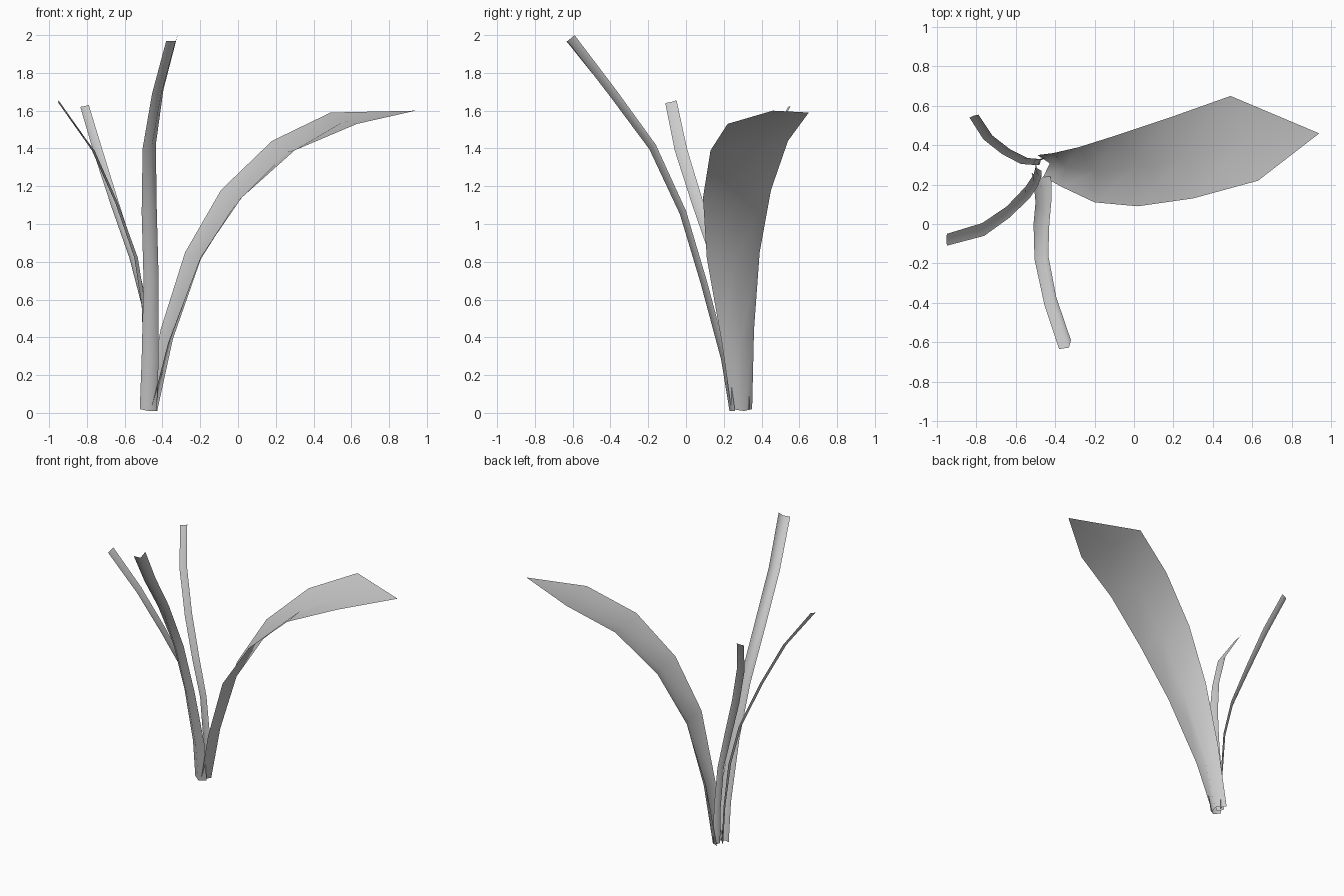
import bpy, bmesh
from mathutils import Vector


def leaf(name, left, right, depths):
    """Folded leaf blade: two edge rails with a keel pushed outward between them."""
    left = [Vector(p) for p in left]
    right = [Vector(p) for p in right]
    mids = [(a + b) / 2 for a, b in zip(left, right)]
    last = len(mids) - 1
    bm = bmesh.new()
    rows = []
    for i, (a, b, m) in enumerate(zip(left, right, mids)):
        tangent = mids[min(i + 1, last)] - mids[max(i - 1, 0)]
        normal = (b - a).cross(tangent).normalized()
        rows.append([bm.verts.new(p) for p in (a, m + normal * depths[i], b)])
    for lo, hi in zip(rows, rows[1:]):
        for k in range(2):
            bm.faces.new((lo[k], lo[k + 1], hi[k + 1], hi[k]))
    # a pointed tip collapses to one vertex
    bmesh.ops.remove_doubles(bm, verts=bm.verts, dist=0.0005)
    for f in bm.faces:
        f.smooth = True
    mesh = bpy.data.meshes.new(name)
    bm.to_mesh(mesh)
    bm.free()
    obj = bpy.data.objects.new(name, mesh)
    bpy.context.collection.objects.link(obj)
    return obj


# Broad arching leaf with pointed tip
leaf("broad_leaf",
     [(-.46, .24, .02), (-.37, .19, .37), (-.20, .11, .82), (.02, .09, 1.14),
      (.30, .13, 1.39), (.63, .22, 1.53), (.94, .46, 1.60)],
     [(-.49, .35, .02), (-.41, .36, .44), (-.28, .39, .85), (-.09, .45, 1.18),
      (.18, .54, 1.44), (.49, .65, 1.59), (.94, .46, 1.60)],
     [.05, .05, .05, .05, .04, .015, 0])

# Tall narrow leaf leaning to the front
leaf("tall_front_leaf",
     [(-.52, .26, .02), (-.51, .22, .29), (-.50, .11, .70), (-.51, 0, 1.06),
      (-.505, -.18, 1.40), (-.455, -.41, 1.69), (-.38, -.635, 1.97)],
     [(-.43, .26, .01), (-.42, .22, .29), (-.42, .11, .70), (-.43, 0, 1.07),
      (-.435, -.16, 1.42), (-.395, -.37, 1.71), (-.32, -.59, 2.0)],
     [.03, .035, .035, .035, .03, .03, .03])

# Thin leaf bending left
leaf("thin_left_leaf",
     [(-.50, .31, .02), (-.50, .29, .28), (-.51, .25, .57), (-.55, .19, .83),
      (-.645, .09, 1.12), (-.77, .005, 1.40), (-.95, -.05, 1.655)],
     [(-.47, .27, .02), (-.47, .24, .28), (-.49, .19, .57), (-.53, .13, .82),
      (-.635, .03, 1.11), (-.76, -.06, 1.39), (-.95, -.11, 1.64)],
     [.01] * 6 + [.003])

# Thin leaf bending to the back left
leaf("thin_back_leaf",
     [(-.45, .335, .02), (-.455, .335, .28), (-.48, .33, .57), (-.54, .335, .83),
      (-.63, .38, 1.11), (-.72, .45, 1.40), (-.79, .555, 1.63)],
     [(-.48, .30, .02), (-.485, .30, .28), (-.51, .30, .57), (-.575, .305, .82),
      (-.67, .355, 1.09), (-.765, .43, 1.38), (-.835, .54, 1.62)],
     [.01] * 6 + [.003])
